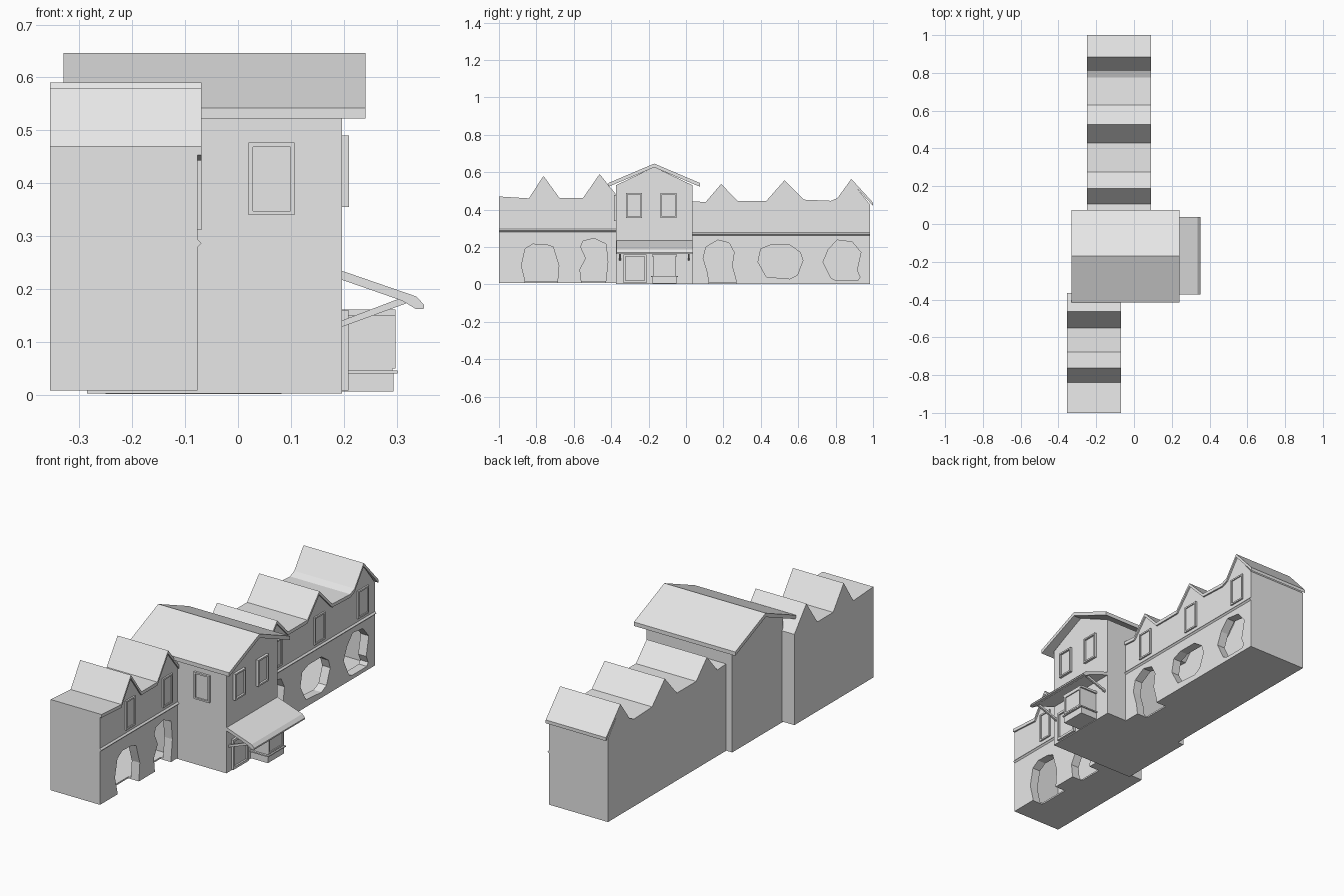
import bpy, bmesh

stone = bpy.data.materials.new("pale_grey")
stone.diffuse_color = (0.8, 0.8, 0.8, 1)


def prism(name, pts, axis, a, b):
    """Extrude a profile: axis 'x' takes (y, z) points, axis 'y' takes (x, z)."""
    bm = bmesh.new()
    place = (lambda p, t: (t, p[0], p[1])) if axis == 'x' else (lambda p, t: (p[0], t, p[1]))
    lo = [bm.verts.new(place(p, a)) for p in pts]
    hi = [bm.verts.new(place(p, b)) for p in pts]
    bm.faces.new(lo)
    bm.faces.new(hi)
    n = len(pts)
    for i in range(n):
        j = (i + 1) % n
        bm.faces.new((lo[i], lo[j], hi[j], hi[i]))
    bmesh.ops.recalc_face_normals(bm, faces=bm.faces)
    me = bpy.data.meshes.new(name)
    bm.to_mesh(me)
    bm.free()
    me.materials.append(stone)
    ob = bpy.data.objects.new(name, me)
    bpy.context.collection.objects.link(ob)
    return ob


def box(name, x0, x1, y0, y1, z0, z1):
    return prism(name, [(y0, z0), (y1, z0), (y1, z1), (y0, z1)], 'x', x0, x1)


def cut(ob, cutters):
    """Subtract cutters, bake the result and drop the cutters."""
    for c in cutters:
        c.hide_render = True
        m = ob.modifiers.new("cut", 'BOOLEAN')
        m.operation, m.solver, m.object = 'DIFFERENCE', 'EXACT', c
    dg = bpy.context.evaluated_depsgraph_get()
    me = bpy.data.meshes.new_from_object(ob.evaluated_get(dg))
    ob.modifiers.clear()
    ob.data = me
    for c in cutters:
        bpy.data.objects.remove(c)


def frame(name, face, y0, y1, z0, z1, out=0.011, w=0.008):
    """Window or door frame on a +x wall, with a pane set back inside it."""
    f = box(name, face - 0.003, face + out, y0, y1, z0, z1)
    cut(f, [box("cutter", face + 0.003, face + 0.1, y0 + w, y1 - w, z0 + w, z1 - w)])
    return f


def band(pts, t):
    return pts + [(y, z - t) for y, z in reversed(pts)]


def wing(name, x0, x1, base, top, arches, ledge_z, windows, wz, trim_end):
    ya, yb = top[0][0], top[-1][0] - trim_end
    # hollow walls with a jagged gable line
    body = [(min(y, yb), z - 0.012) for y, z in top]
    walls = prism(name + "_walls", [(ya, base)] + body + [(yb, base)], 'x', x0, x1)
    hollow = [(min(max(y, ya + 0.01), yb - 0.01), z - 0.01) for y, z in body]
    cutters = [prism("cutter", [(ya + 0.01, base + 0.008)] + hollow + [(yb - 0.01, base + 0.008)],
                     'x', x0 + 0.01, x1 - 0.045)]
    # irregular arch openings
    for a in arches:
        cutters.append(prism("cutter", a, 'x', x1 - 0.06, x1 + 0.05))
    cut(walls, cutters)
    # zigzag roof skin with a slight overhang
    prism(name + "_roof", band(top, 0.017), 'x', x0, x1 + 0.008)
    # pointed string course
    z = ledge_z
    prism(name + "_ledge", [(x1 - 0.002, z - 0.01), (x1 + 0.008, z), (x1 - 0.002, z + 0.01)], 'y', ya, yb)
    for i, (y0, y1) in enumerate(windows):
        frame(f"{name}_window_{i}", x1, y0, y1, *wz, out=0.008)


# left wing
wing("left_wing", -0.355, -0.077, 0.008,
     [(-1, 0.47), (-0.84, 0.46), (-0.762, 0.58), (-0.677, 0.463), (-0.55, 0.463),
      (-0.462, 0.59), (-0.365, 0.47)],
     [[(-0.86, -0.02), (-0.86, 0.02), (-0.88, 0.1), (-0.86, 0.19), (-0.82, 0.215), (-0.75, 0.213),
       (-0.71, 0.2), (-0.70, 0.165), (-0.68, 0.1), (-0.69, -0.02)],
      [(-0.555, -0.02), (-0.567, 0.08), (-0.535, 0.14), (-0.563, 0.2), (-0.55, 0.232), (-0.492, 0.246),
       (-0.428, 0.216), (-0.418, 0.12), (-0.43, 0.01), (-0.43, -0.02)]],
     0.287, [(-0.8, -0.725), (-0.5, -0.425)], (0.312, 0.46), 0.0)

# right wing
wing("right_wing", -0.25, 0.082, 0.002,
     [(0.03, 0.445), (0.105, 0.44), (0.188, 0.537), (0.275, 0.447), (0.43, 0.447), (0.527, 0.557),
      (0.63, 0.453), (0.775, 0.447), (0.81, 0.462), (0.884, 0.564), (1.0, 0.437)],
     [[(0.128, -0.02), (0.115, 0.065), (0.092, 0.14), (0.107, 0.2), (0.17, 0.237), (0.23, 0.222),
       (0.257, 0.172), (0.246, 0.1), (0.268, 0.02), (0.268, -0.02)],
      [(0.43, 0.04), (0.385, 0.12), (0.4, 0.19), (0.45, 0.21), (0.555, 0.21), (0.61, 0.172),
       (0.625, 0.128), (0.595, 0.05), (0.555, 0.03)],
      [(0.775, 0.035), (0.733, 0.12), (0.76, 0.185), (0.807, 0.237), (0.888, 0.227), (0.935, 0.172),
       (0.914, 0.075), (0.93, 0.04), (0.92, 0.022), (0.8, 0.022)]],
     0.27, [(0.145, 0.23), (0.49, 0.575), (0.84, 0.927)], (0.295, 0.435), 0.015)

# central block and its gable roof
prism("central_walls", [(-0.375, 0.003), (-0.375, 0.53), (-0.17, 0.628), (0.035, 0.53), (0.035, 0.003)],
      'x', -0.285, 0.197)
prism("central_roof", band([(-0.415, 0.542), (-0.17, 0.646), (0.075, 0.542)], 0.02), 'x', -0.33, 0.241)
for i, y in enumerate((-0.32, -0.135)):
    frame(f"central_window_{i}", 0.197, y, y + 0.085, 0.355, 0.49, out=0.013)

# side window on the -y wall
side = box("side_window", 0.02, 0.107, -0.386, -0.37, 0.34, 0.477)
cut(side, [box("cutter", 0.028, 0.099, -0.45, -0.378, 0.348, 0.469)])

# awning with a bevelled lip, and its struts
prism("awning", [(0.195, 0.235), (0.337, 0.186), (0.352, 0.17), (0.352, 0.163), (0.337, 0.162),
                 (0.31, 0.178), (0.195, 0.218)], 'y', -0.372, 0.037)
for i, y in enumerate((-0.358, 0.01)):
    prism(f"awning_strut_{i}", [(0.195, 0.128), (0.195, 0.14), (0.31, 0.184), (0.318, 0.173)],
          'y', y, y + 0.01)

# doorway
frame("door", 0.197, -0.335, -0.21, 0.008, 0.16, out=0.012, w=0.012)

# shop bay: plinth, sill, display box and cap
box("bay_plinth", 0.19, 0.294, -0.18, -0.05, 0.006, 0.04)
box("bay_sill", 0.19, 0.301, -0.186, -0.044, 0.04, 0.046)
box("bay_window", 0.19, 0.292, -0.175, -0.055, 0.046, 0.15)
frame("bay_pane", 0.29, -0.175, -0.055, 0.05, 0.15, out=0.008)
box("bay_cap", 0.19, 0.298, -0.183, -0.047, 0.15, 0.161)
